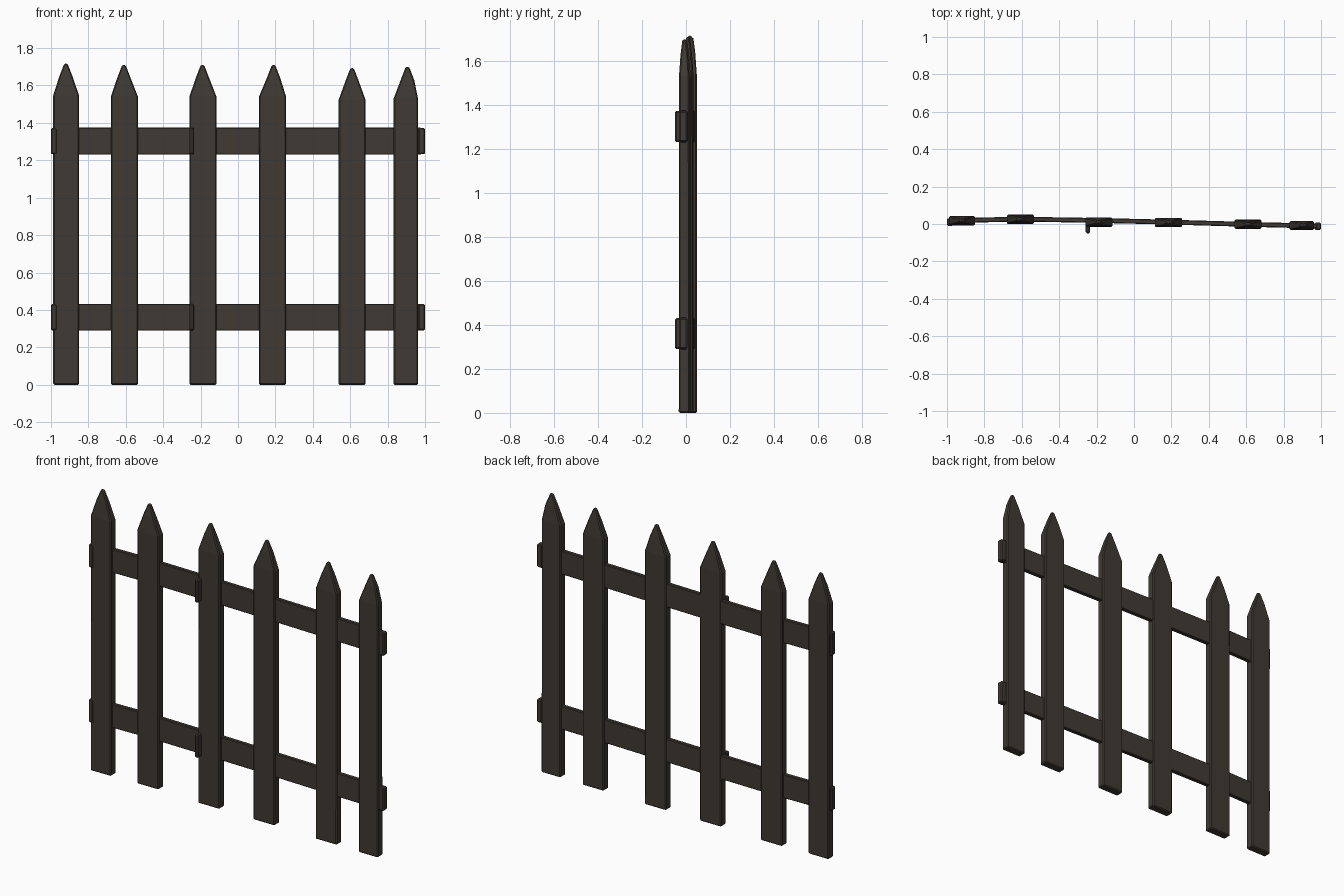
import bpy, bmesh

if "Cube" in bpy.data.objects:
    bpy.data.objects.remove(bpy.data.objects["Cube"])

wood = bpy.data.materials.new("dark_weathered_wood")
wood.diffuse_color = (0.050, 0.042, 0.034, 1)
wood.use_nodes = True
wood.node_tree.nodes["Principled BSDF"].inputs["Base Color"].default_value = wood.diffuse_color


def finish(bm, name, bevel):
    bmesh.ops.recalc_face_normals(bm, faces=bm.faces)
    me = bpy.data.meshes.new(name)
    bm.to_mesh(me)
    bm.free()
    ob = bpy.data.objects.new(name, me)
    bpy.context.collection.objects.link(ob)
    me.materials.append(wood)
    mod = ob.modifiers.new("worn_edges", 'BEVEL')
    mod.width = bevel
    mod.segments = 1
    mod.limit_method = 'ANGLE'
    mod.angle_limit = 0.5
    return ob


def loft(name, sections, bevel):
    """Skin a list of four-cornered sections and cap both ends."""
    bm = bmesh.new()
    rings = [[bm.verts.new(p) for p in s] for s in sections]
    for a, b in zip(rings, rings[1:]):
        for i in range(4):
            j = (i + 1) % 4
            bm.faces.new((a[i], a[j], b[j], b[i]))
    bm.faces.new(rings[0])
    bm.faces.new(rings[-1])
    return finish(bm, name, bevel)


def level(x, y, z, hx, hy):
    return [(x - hx, y - hy, z), (x + hx, y - hy, z),
            (x + hx, y + hy, z), (x - hx, y + hy, z)]


def upright(x, y, z, hy, hz):
    return [(x, y - hy, z - hz), (x, y + hy, z - hz),
            (x, y + hy, z + hz), (x, y - hy, z + hz)]


# Pickets: left, right, apex x, centre y, tip height
pickets = [(-0.988, -0.85, -0.92, 0.018, 1.717), (-0.68, -0.535, -0.61, 0.025, 1.71),
           (-0.26, -0.115, -0.19, 0.010, 1.71), (0.112, 0.257, 0.19, 0.008, 1.71),
           (0.538, 0.682, 0.61, -0.002, 1.693), (0.832, 0.962, 0.906, -0.008, 1.70)]
for n, (x0, x1, ax, y, top) in enumerate(pickets):
    c, h = (x0 + x1) / 2, (x1 - x0) / 2
    s = top - 0.17
    loft(f"picket_{n + 1}", [
        level(c, y, 0, h, 0.025),
        level(c, y, s, h, 0.024),
        level(ax, y, s + 0.10, 0.036, 0.017),
        level(ax, y, top, 0.009, 0.008)], 0.006)

# Rails run through the middle of the pickets, with end blocks
path = [(-0.98, 0.018), (-0.61, 0.026), (-0.19, 0.019), (0.19, 0.010),
        (0.61, -0.002), (0.98, -0.011)]
for name, z in (("lower", 0.361), ("upper", 1.303)):
    loft(f"{name}_rail", [upright(x, y, z, 0.013, 0.072) for x, y in path], 0.004)
    for part, x0, x1, y0, y1 in (("left_end", -1.0, -0.968, -0.010, 0.030),
                                 ("joint_stub", -0.258, -0.234, -0.050, 0.015),
                                 ("right_end", 0.965, 1.0, -0.032, 0.007)):
        loft(f"{name}_rail_{part}",
             [upright(x, (y0 + y1) / 2, z, (y1 - y0) / 2, 0.07) for x in (x0, x1)],
             0.006)
